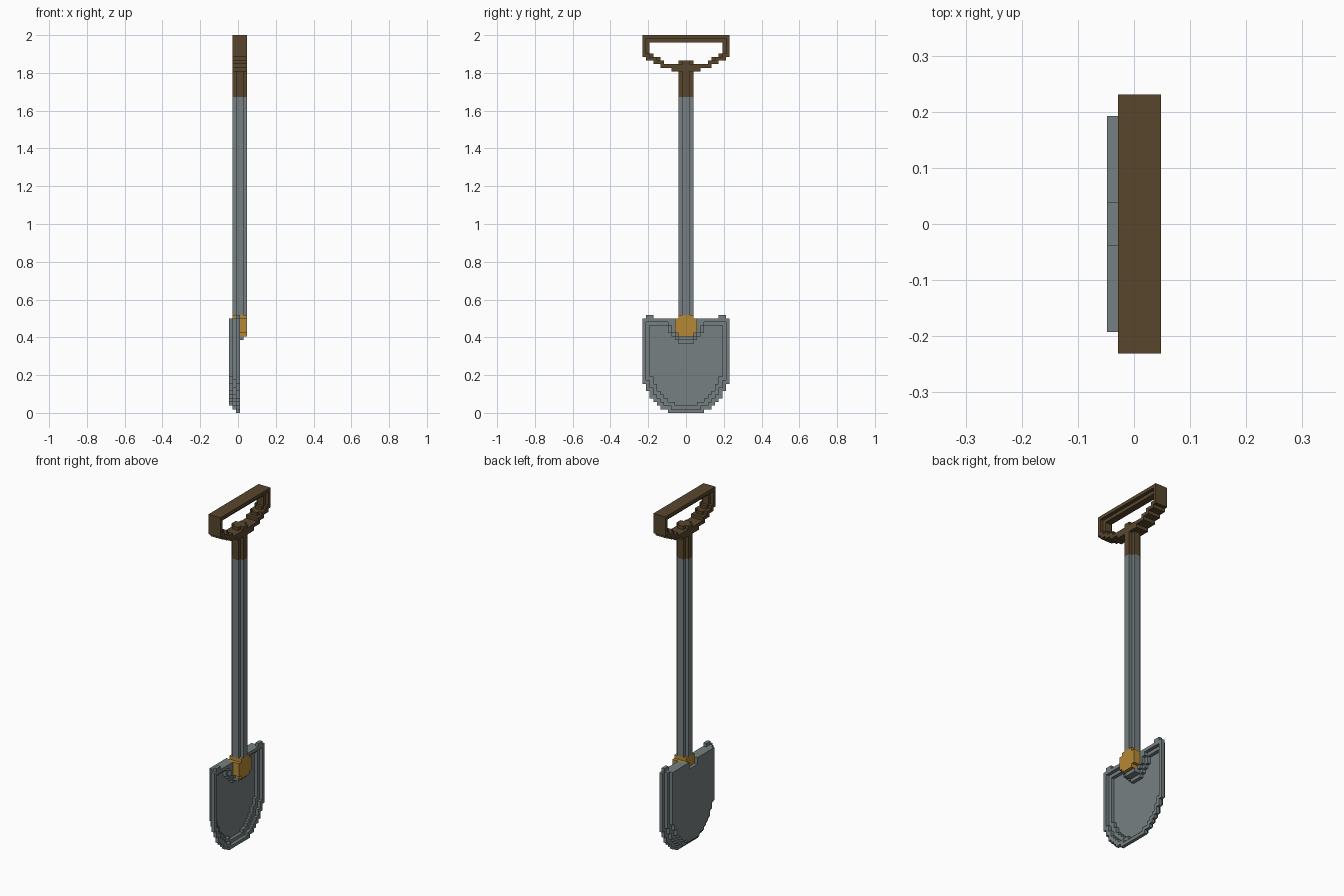
import bpy, bmesh, math
from mathutils import Vector

V = 2 / 104          # size of one block
taken = set()        # blocks already used by a part

if "Cube" in bpy.data.objects:
    bpy.data.objects.remove(bpy.data.objects["Cube"])


def material(name, rgb):
    m = bpy.data.materials.new(name)
    m.use_nodes = True
    m.diffuse_color = (*rgb, 1)
    m.node_tree.nodes["Principled BSDF"].inputs["Base Color"].default_value = (*rgb, 1)
    return m


STEEL = material("grey_steel", (0.18, 0.215, 0.22))
WOOD = material("brown_wood", (0.098, 0.062, 0.027))
BRASS = material("golden_brass", (0.47, 0.25, 0.035))


def rows(spec):
    """Flat (y, z) cells, symmetric in y, from (z start, z end, half width)."""
    return {(y, z) for z0, z1, h in spec for z in range(z0, z1) for y in range(-h, h)}


def layer(cells, *xs):
    return {(x, y, z) for x in xs for y, z in cells}


def erode(cells):
    near = [(a, b) for a in (-1, 0, 1) for b in (-1, 0, 1)]
    return {(y, z) for y, z in cells if all((y + a, z + b) in cells for a, b in near)}


def build(name, cells, mat):
    """Skin a set of blocks and merge the flat faces."""
    cells = cells - taken
    taken.update(cells)
    bm = bmesh.new()
    for c in cells:
        for axis in range(3):
            for side in (0, 1):
                n = list(c)
                n[axis] += 2 * side - 1
                if tuple(n) in cells:
                    continue
                u, w = (axis + 1) % 3, (axis + 2) % 3
                corners = []
                for a, b in ((0, 0), (1, 0), (1, 1), (0, 1)):
                    p = list(c)
                    p[axis] += side
                    p[u] += a
                    p[w] += b
                    corners.append(bm.verts.new(Vector((p[0] - 2.5, p[1], p[2])) * V))
                bm.faces.new(corners if side else corners[::-1])
    bmesh.ops.remove_doubles(bm, verts=bm.verts, dist=V / 10)
    bmesh.ops.dissolve_limit(bm, angle_limit=math.radians(1),
                             verts=bm.verts, edges=bm.edges)
    me = bpy.data.meshes.new(name)
    bm.to_mesh(me)
    bm.free()
    me.materials.append(mat)
    ob = bpy.data.objects.new(name, me)
    bpy.context.collection.objects.link(ob)
    return ob


def pole(z0, z1):
    """Square bar with its four long corners notched away."""
    return layer(rows([(z0, z1, 2)]), 2, 3) | layer(rows([(z0, z1, 1)]), 1, 4)


# Socket joining shaft and blade
build("socket", layer(rows([(21, 22, 2), (22, 26, 3), (26, 27, 2)]), 1, 2, 3, 4), BRASS)

# Shaft and its wooden upper end
build("shaft", pole(27, 87), STEEL)
build("shaft_top", pole(87, 97), WOOD)

# D-shaped grip: full outline, with a wider opening in the two outer layers
grip = rows([(94, 95, 4), (95, 96, 7), (96, 97, 9), (97, 98, 11), (98, 104, 12)])
wide_hole = rows([(96, 97, 6), (97, 98, 8), (98, 99, 10), (99, 103, 11)])
slim_hole = rows([(96, 97, 6), (97, 98, 7), (98, 99, 9), (99, 102, 10)])
build("grip", layer(grip - wide_hole, 1, 4) | layer(grip - slim_hole, 2, 3), WOOD)

# Dished blade: back plate and two stepped rims
shape = [(0, 1, 5), (1, 2, 7), (2, 3, 8), (3, 4, 9), (4, 6, 10), (6, 8, 11)]
outline = rows(shape + [(8, 26, 12)])
tall = rows(shape + [(8, 30, 12)])
hole_1 = erode(outline)
hole_2 = erode(hole_1)
side_1 = erode(tall)
side_2 = erode(side_1)
below_top = lambda cells: {c for c in cells if c[1] < 26}
tabs = {(y, 26) for y in (-11, -10, 9, 10)}
notch = rows([(24, 26, 2)])
blade = (layer((outline - hole_1) | tabs, 2)
         | layer(below_top(side_1) - hole_2, 1)
         | layer(below_top(side_2) - notch, 0))

# Stepped collar that carries the socket on the blade
blade |= layer(rows([(19, 20, 2), (20, 21, 3), (21, 22, 4), (22, 24, 5), (24, 26, 6)]), 1)
blade |= layer(rows([(20, 21, 2), (21, 22, 3), (22, 24, 4), (24, 26, 5)]), 2)
blade |= layer(rows([(20, 22, 2)]), 3)
build("blade", blade, STEEL)
